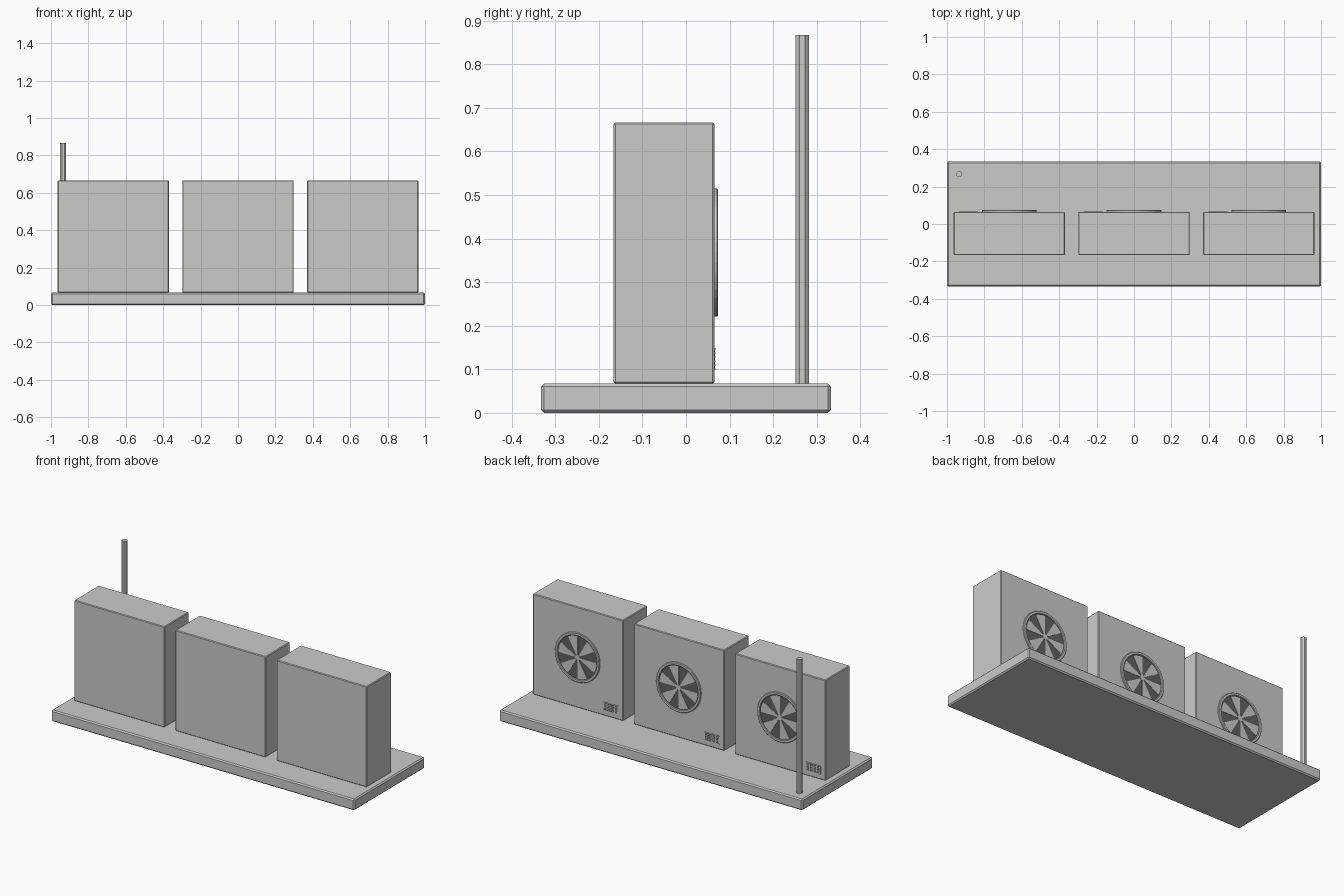
import bpy, bmesh, math
from mathutils import Matrix

if "Cube" in bpy.data.objects:
    bpy.data.objects.remove(bpy.data.objects["Cube"], do_unlink=True)


def material(name, rgb):
    m = bpy.data.materials.new(name)
    m.diffuse_color = (*rgb, 1)
    m.use_nodes = True
    m.node_tree.nodes["Principled BSDF"].inputs["Base Color"].default_value = (*rgb, 1)
    return m


GREY = material("light grey", (0.6, 0.6, 0.59))
DARK = material("dark grey", (0.12, 0.12, 0.12))


def finish(bm, name, mat):
    bmesh.ops.recalc_face_normals(bm, faces=bm.faces[:])
    me = bpy.data.meshes.new(name)
    bm.to_mesh(me)
    bm.free()
    me.materials.append(mat)
    ob = bpy.data.objects.new(name, me)
    bpy.context.collection.objects.link(ob)
    return ob


def add_box(bm, lo, hi):
    mid = [(a + b) / 2 for a, b in zip(lo, hi)]
    size = [b - a for a, b in zip(lo, hi)]
    bmesh.ops.create_cube(bm, size=1, matrix=Matrix.Translation(mid) @ Matrix.Diagonal((*size, 1)))


def box(name, lo, hi, mat=GREY, bevel=0):
    bm = bmesh.new()
    add_box(bm, lo, hi)
    if bevel:
        bmesh.ops.bevel(bm, geom=bm.edges[:], offset=bevel, segments=1, affect='EDGES')
    return finish(bm, name, mat)


def cylinder(name, radius, depth, sides, matrix, mat=GREY):
    bm = bmesh.new()
    bmesh.ops.create_cone(bm, cap_ends=True, segments=sides, radius1=radius,
                          radius2=radius, depth=depth, matrix=matrix)
    return finish(bm, name, mat)


def ring(name, cx, cz, profile, sides=40):
    """Sweep a closed (radius, y) profile around the fan axis."""
    bm = bmesh.new()
    loops = []
    for i in range(sides):
        a = math.tau * i / sides
        loops.append([bm.verts.new((cx + r * math.cos(a), y, cz + r * math.sin(a)))
                      for r, y in profile])
    n = len(profile)
    for i in range(sides):
        p, q = loops[i], loops[(i + 1) % sides]
        for j in range(n):
            k = (j + 1) % n
            bm.faces.new((p[j], p[k], q[k], q[j]))
    return finish(bm, name, GREY)


def fan_blades(name, cx, cz, y, count=6, r0=0.012, r1=0.126):
    """Flat wedge blades with an arc at the tip."""
    bm = bmesh.new()
    for b in range(count):
        mid = math.tau * (b + 0.25) / count
        half = math.pi / count * 0.5
        pts = [(r0, mid + half), (r0, mid - half)]
        pts += [(r1, mid - half + half * 2 * t / 4) for t in range(5)]
        face = bm.faces.new([bm.verts.new((cx + r * math.cos(a), y, cz + r * math.sin(a)))
                             for r, a in pts])
        ext = bmesh.ops.extrude_face_region(bm, geom=[face])
        verts = [v for v in ext["geom"] if isinstance(v, bmesh.types.BMVert)]
        bmesh.ops.translate(bm, verts=verts, vec=(0, 0.002, 0))
    return finish(bm, name, GREY)


# Base slab and mast
box("base_slab", (-1, -0.333, 0), (1, 0.333, 0.067), bevel=0.007)
cylinder("mast", 0.0167, 0.81, 8,
         Matrix.Translation((-0.935, 0.267, 0.462)) @ Matrix.Rotation(math.pi / 8, 4, 'Z'))

BACK = 0.065
FAN_Z = 0.368
ALONG_Y = Matrix.Rotation(math.pi / 2, 4, 'X')

# Three cabinets, each with a rear fan and a small vent
for side, cx in (("right", -0.667), ("middle", 0.0), ("left", 0.667)):
    box(f"{side}_cabinet", (cx - 0.298, -0.166, 0.067), (cx + 0.298, BACK, 0.667), bevel=0.004)

    # Fan: dark opening, blades, hub and raised rim
    cylinder(f"{side}_fan_opening", 0.132, 0.003, 40,
             Matrix.Translation((cx, BACK + 0.0003, FAN_Z)) @ ALONG_Y, DARK)
    fan_blades(f"{side}_fan_blades", cx, FAN_Z, BACK + 0.002)
    cylinder(f"{side}_fan_hub", 0.016, 0.006, 16,
             Matrix.Translation((cx, BACK + 0.002, FAN_Z)) @ ALONG_Y)
    ring(f"{side}_fan_rim", cx, FAN_Z,
         [(0.147, BACK - 0.001), (0.147, BACK + 0.006), (0.144, BACK + 0.009),
          (0.133, BACK + 0.009), (0.130, BACK + 0.006), (0.130, BACK - 0.001)])

    # Vent: dark plate under a grid of thin bars
    x0, x1, z0, z1 = cx - 0.265, cx - 0.17, 0.10, 0.147
    box(f"{side}_vent_plate", (x0, BACK - 0.001, z0), (x1, BACK + 0.001, z1), DARK)
    bm = bmesh.new()
    for i in range(5):
        x = x0 + (x1 - x0) * i / 4
        add_box(bm, (x - 0.003, BACK - 0.001, z0), (x + 0.003, BACK + 0.002, z1))
    for i in range(6):
        z = z0 + (z1 - z0) * i / 5
        add_box(bm, (x0, BACK - 0.001, z - 0.0018), (x1, BACK + 0.0025, z + 0.0018))
    finish(bm, f"{side}_vent_grille", GREY)
